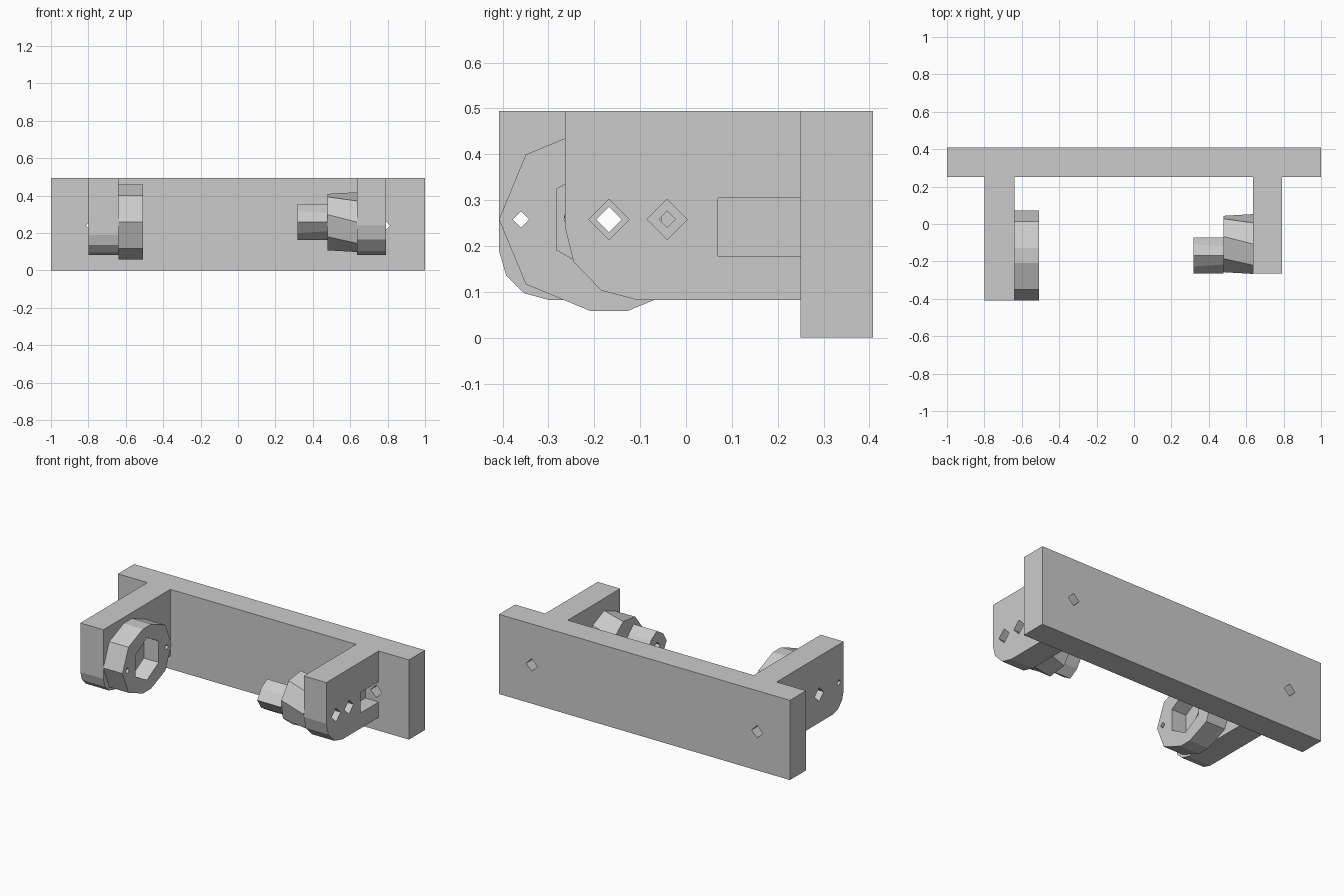
import bpy
import bmesh
from math import cos, sin, radians

cube = bpy.data.objects.get("Cube")
if cube:
    bpy.data.objects.remove(cube, do_unlink=True)

grey = bpy.data.materials.new("plain grey")
grey.use_nodes = True
COLOUR = (0.6, 0.6, 0.6, 1)
grey.diffuse_color = COLOUR
grey.node_tree.nodes["Principled BSDF"].inputs["Base Color"].default_value = COLOUR

MID = 0.258      # height of the pivot axis
PIVOT = -0.168   # y of the pivot axis


def loft(name, sections, axis="x"):
    """Closed solid through sections of (position along axis, outline)."""
    bm = bmesh.new()
    rings = []
    for pos, outline in sections:
        rings.append([bm.verts.new((pos, a, b) if axis == "x" else (a, pos, b))
                      for a, b in outline])
    count = len(rings[0])
    for lower, upper in zip(rings, rings[1:]):
        for i in range(count):
            j = (i + 1) % count
            bm.faces.new((lower[i], lower[j], upper[j], upper[i]))
    bm.faces.new(rings[0])
    bm.faces.new(rings[-1])
    bmesh.ops.recalc_face_normals(bm, faces=bm.faces)
    mesh = bpy.data.meshes.new(name)
    bm.to_mesh(mesh)
    bm.free()
    mesh.materials.append(grey)
    obj = bpy.data.objects.new(name, mesh)
    bpy.context.scene.collection.objects.link(obj)
    return obj


def prism(name, outline, start, end, axis="x"):
    return loft(name, [(start, outline), (end, outline)], axis)


def ring(centre, radius, sides, turn=0, height=MID):
    angles = [radians(turn + 360 * i / sides) for i in range(sides)]
    return [(centre + radius * cos(a), height + radius * sin(a)) for a in angles]


def rect(a0, a1, b0, b1):
    return [(a0, b0), (a1, b0), (a1, b1), (a0, b1)]


def cut(obj, cutters):
    """Subtract the cutters, bake the result and discard them."""
    for cutter in cutters:
        cutter.hide_render = True
        mod = obj.modifiers.new("cut", "BOOLEAN")
        mod.operation = "DIFFERENCE"
        mod.solver = "EXACT"
        mod.object = cutter
    graph = bpy.context.evaluated_depsgraph_get()
    baked = bpy.data.meshes.new_from_object(obj.evaluated_get(graph))
    obj.modifiers.clear()
    obj.data = baked
    for cutter in cutters:
        bpy.data.objects.remove(cutter, do_unlink=True)


def bore(y, radius, start, end, sides=4, turn=0):
    return prism("bore_cutter", ring(y, radius, sides, turn), start, end)


# Back plate with two diamond bolt holes
plate = prism("back_plate", rect(-1, 1, 0, 0.495), 0.25, 0.408, "y")
cut(plate, [prism("bolt_cutter", ring(s * 0.775, 0.039, 4, 0, 0.24), 0.2, 0.5, "y")
            for s in (-1, 1)])


def arm(name, x0, x1, curve, front, holes, slot):
    outline = [(0.25, 0.082), (0.25, 0.495), (front, 0.495)] + curve
    obj = prism(name, outline, x0, x1)
    cutters = [bore(y, r, x0 - 0.1, x1 + 0.1) for y, r in holes]
    # Nut slot in the outer face beside the plate
    cutters.append(prism("slot_cutter", rect(0.07, 0.27, 0.178, 0.305), *slot))
    cut(obj, cutters)


SMALL_HOLES = [(PIVOT - 0.192, 0.018), (PIVOT + 0.192, 0.018)]

# Arms with rounded lower front corners
arm("right_arm", -0.798, -0.64,
    [(-0.408, 0.19), (-0.392, 0.135), (-0.353, 0.097), (-0.298, 0.082)],
    -0.408, [(PIVOT, 0.044)] + SMALL_HOLES, (-0.9, -0.71))
arm("left_arm", 0.637, 0.792,
    [(-0.264, 0.24), (-0.245, 0.165), (-0.185, 0.103), (-0.105, 0.082)],
    -0.264, [(PIVOT, 0.044), (-0.041, 0.044)], (0.70, 0.9))

# Elongated octagonal pad with a hexagonal socket
pad_outline = [(y + (0.04 if y > PIVOT + 0.001 else -0.04), z)
               for y, z in ring(PIVOT, 0.2, 8)]
top, bottom = MID + 0.2, MID - 0.2
pad_outline = [p for p in pad_outline if abs(p[1] - MID) < 0.19]
pad_outline[2:2] = [(PIVOT + 0.04, top), (PIVOT - 0.04, top)]
pad_outline[7:7] = [(PIVOT - 0.04, bottom), (PIVOT + 0.04, bottom)]
pad = prism("socket_pad", pad_outline, -0.64, -0.508)
cut(pad, [bore(PIVOT, 0.132, -0.61, -0.4, 6, 30), bore(PIVOT, 0.044, -0.7, -0.5)]
    + [bore(y, r, -0.7, -0.4) for y, r in SMALL_HOLES])

# Wide boss, slightly twisted along its length
wide = loft("wide_boss", [(0.478, ring(-0.107, 0.156, 8, -15)),
                          (0.637, ring(-0.107, 0.16, 8))])
cut(wide, [bore(PIVOT, 0.028, 0.4, 0.7), bore(-0.041, 0.018, 0.4, 0.7)])


# Narrow boss, rounded at its tip and diamond shaped at its root
def softened(factor):
    return [(PIVOT + (y - PIVOT) * k, MID + (z - MID) * k)
            for i, (y, z) in enumerate(ring(PIVOT, 0.096, 8))
            for k in [factor if i % 2 else 1]]


narrow = loft("narrow_boss", [(0.317, softened(0.87)), (0.478, softened(0.72))])
cut(narrow, [bore(PIVOT, 0.028, 0.2, 0.6)])
